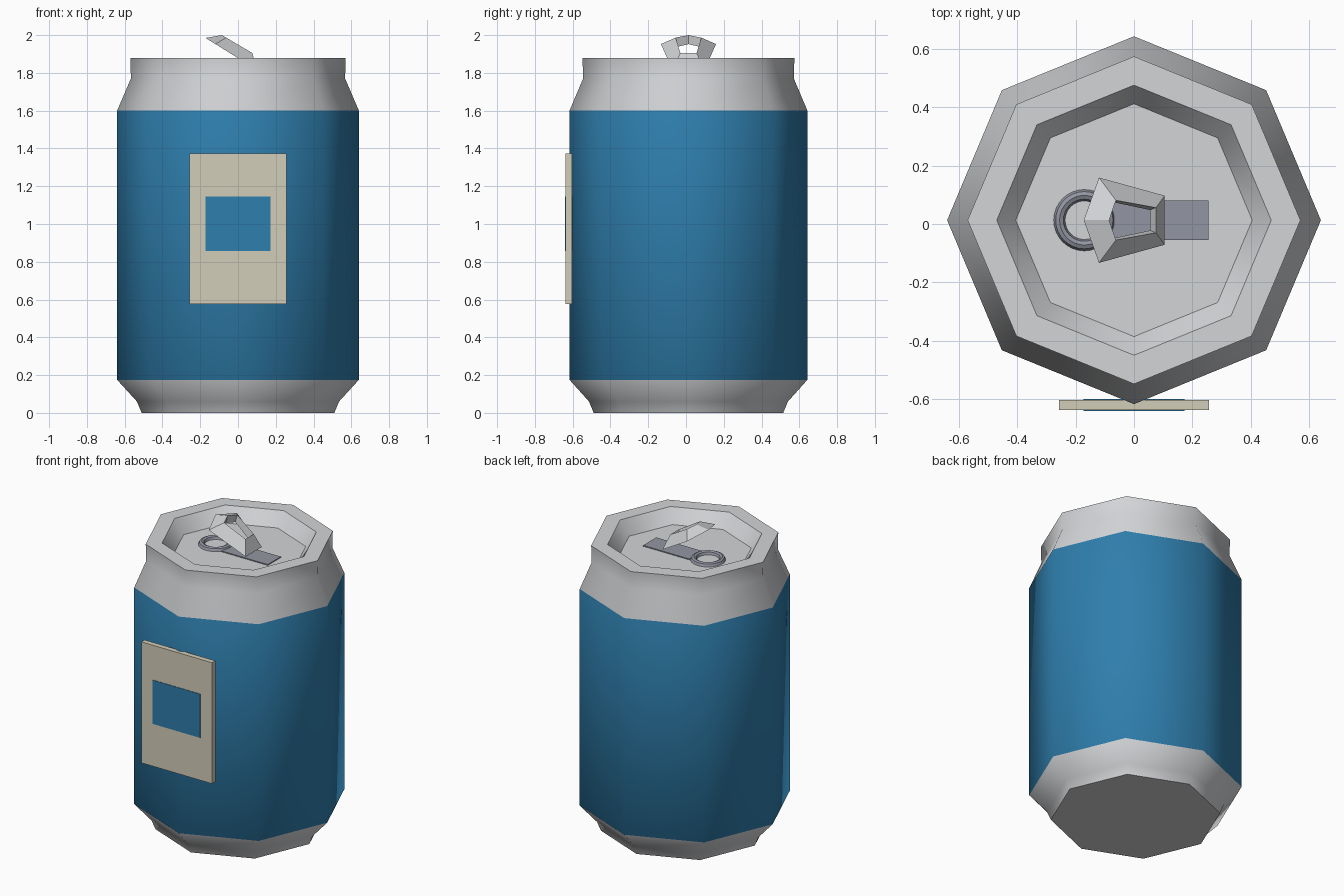
import bpy
import bmesh
import math

if "Cube" in bpy.data.objects:
    bpy.data.objects.remove(bpy.data.objects["Cube"], do_unlink=True)

CY = 0.013      # the can sits slightly behind the middle because of the label
FLOOR = 1.79    # height of the sunken lid


def material(name, rgb):
    mat = bpy.data.materials.new(name)
    mat.use_nodes = True
    mat.diffuse_color = (*rgb, 1)
    mat.node_tree.nodes["Principled BSDF"].inputs["Base Color"].default_value = (*rgb, 1)
    return mat


METAL = material("pale metal", (0.65, 0.66, 0.68))
DARK = material("dark metal", (0.29, 0.30, 0.36))
BLUE = material("blue paint", (0.028, 0.21, 0.42))
CREAM = material("cream label", (0.65, 0.61, 0.48))


def finish(name, bm, mats, angle=None):
    bmesh.ops.recalc_face_normals(bm, faces=bm.faces)
    mesh = bpy.data.meshes.new(name)
    bm.to_mesh(mesh)
    bm.free()
    obj = bpy.data.objects.new(name, mesh)
    bpy.context.collection.objects.link(obj)
    for mat in mats:
        mesh.materials.append(mat)
    if angle:
        bpy.ops.object.select_all(action='DESELECT')
        obj.select_set(True)
        bpy.context.view_layer.objects.active = obj
        bpy.ops.object.shade_smooth_by_angle(angle=math.radians(angle))
    return obj


def bridge(bm, rings, closed=False):
    """Join equal rings of points with quads; returns the rings of vertices."""
    loops = [[bm.verts.new(p) for p in ring] for ring in rings]
    pairs = list(zip(loops, loops[1:]))
    if closed:
        pairs.append((loops[-1], loops[0]))
    for a, b in pairs:
        n = len(a)
        for i in range(n):
            j = (i + 1) % n
            bm.faces.new((a[i], a[j], b[j], b[i]))
    return loops


def circle(cx, r, z, sides, squash=1.0):
    steps = [math.tau * i / sides for i in range(sides)]
    return [(cx + r * math.cos(a), CY + squash * r * math.sin(a), z) for a in steps]


def box(name, lo, hi, mat):
    bm = bmesh.new()
    bmesh.ops.create_cube(bm, size=1)
    for v in bm.verts:
        v.co = [(l + h) / 2 + c * (h - l) for l, h, c in zip(lo, hi, v.co)]
    return finish(name, bm, [mat])


# Eight-sided can: base, painted wall, shoulder, rim and sunken lid
profile = [(0.51, 0), (0.535, 0.06), (0.64, 0.175), (0.64, 1.6), (0.567, 1.77),
           (0.57, 1.88), (0.47, 1.88), (0.405, FLOOR)]
bm = bmesh.new()
loops = bridge(bm, [circle(0, r, z, 8, 0.984) for r, z in profile])
bm.faces.new(loops[0])
bm.faces.new(loops[-1])
for face in bm.faces:
    face.material_index = int(0.5 < face.calc_center_median().z < 1.4)
finish("can_body", bm, [METAL, BLUE], 50)

# Rivet ring lying on the lid
section = [(0.105, 0), (0.098, 0.016), (0.085, 0.022), (0.072, 0.016), (0.066, 0)]
bm = bmesh.new()
bridge(bm, [circle(-0.17, r, FLOOR + h, 32) for r, h in section], closed=True)
finish("rivet_ring", bm, [DARK], 40)

# Opening panel on the lid
box("opening_panel", (-0.08, CY - 0.068, FLOOR - 0.002),
    (0.255, CY + 0.068, FLOOR + 0.006), DARK)


# Tilted pull tab: five-sided frame with a raised inner ridge
def tab_ring(tip, shoulder, end, top, slope):
    (sx, sy), (ex, ey) = shoulder, end
    outline = [(tip, 0), (sx, -sy), (ex, -ey), (ex, ey), (sx, sy)]
    return [(x, CY + y, top - slope * (x - tip)) for x, y in outline]


bm = bmesh.new()
bridge(bm, [tab_ring(-0.172, (-0.12, 0.146), (0.105, 0.084), 1.985, 0.62),
            tab_ring(-0.085, (-0.062, 0.068), (0.075, 0.043), 2.0, 0.59),
            tab_ring(-0.095, (-0.072, 0.062), (0.055, 0.035), 1.952, 0.62)], closed=True)
finish("pull_tab", bm, [METAL], 30)

# Front label with a blue patch on both sides
FRONT, BACK = -0.637, -0.603
box("label", (-0.257, FRONT, 0.577), (0.257, BACK, 1.373), CREAM)
for side, y in (("front", FRONT), ("back", BACK)):
    box(f"label_patch_{side}", (-0.173, y - 0.003, 0.857), (0.173, y + 0.003, 1.145), BLUE)
